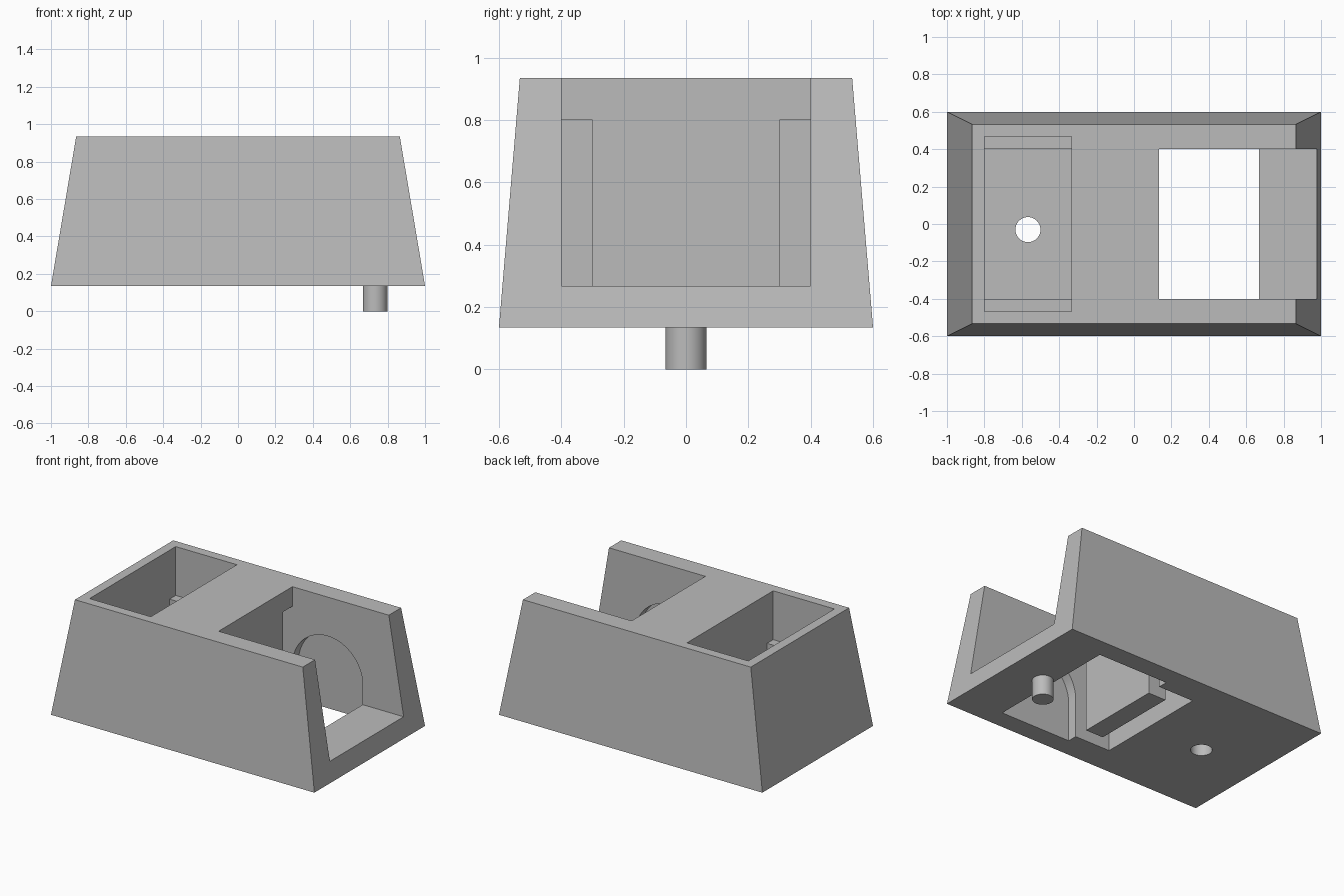
import bpy, bmesh, math
from mathutils import Vector

old = bpy.data.objects.get("Cube")
if old:
    bpy.data.objects.remove(old, do_unlink=True)

BASE, FLOOR, TOP = 0.135, 0.268, 0.935

grey = bpy.data.materials.new("light grey")
grey.use_nodes = True
colour = (0.5, 0.5, 0.5, 1)
grey.diffuse_color = colour
grey.node_tree.nodes["Principled BSDF"].inputs["Base Color"].default_value = colour


def make_object(name, bm):
    bmesh.ops.recalc_face_normals(bm, faces=bm.faces)
    mesh = bpy.data.meshes.new(name)
    bm.to_mesh(mesh)
    bm.free()
    mesh.materials.append(grey)
    obj = bpy.data.objects.new(name, mesh)
    bpy.context.scene.collection.objects.link(obj)
    return obj


def prism(name, outline, axis, start, end):
    """Extrude an outline along y (outline in x, z) or z (outline in x, y)."""
    bm = bmesh.new()
    place = (lambda u, v: (u, start, v)) if axis == "y" else (lambda u, v: (u, v, start))
    face = bm.faces.new([bm.verts.new(place(u, v)) for u, v in outline])
    moved = bmesh.ops.extrude_face_region(bm, geom=[face])["geom"]
    step = Vector((0, end - start, 0)) if axis == "y" else Vector((0, 0, end - start))
    bmesh.ops.translate(bm, vec=step, verts=[g for g in moved if isinstance(g, bmesh.types.BMVert)])
    return make_object(name, bm)


def box(name, x0, x1, half_y, z0, z1):
    return prism(name, [(x0, -half_y), (x1, -half_y), (x1, half_y), (x0, half_y)], "z", z0, z1)


def arc(cx, cy, r, sweep, count):
    return [(cx + r * math.cos(sweep * i / count), cy + r * math.sin(sweep * i / count))
            for i in range(count)]


# Tapered body
bm = bmesh.new()
bmesh.ops.create_cube(bm, size=2)
for v in bm.verts:
    upper = v.co.z > 0
    v.co.x *= 0.865 if upper else 1
    v.co.y *= 0.533 if upper else 0.6
    v.co.z = TOP if upper else BASE
body = make_object("body", bm)

# Wheel arch outline, open through the underside
arch = arc(0.4, 0.4, 0.267, math.pi, 40) + [(0.133, 0.4), (0.133, 0), (0.667, 0)]

# U-shaped cavity that leaves a partition standing in the middle
cavity = [(-0.135, -0.4), (0.2, -0.4), (0.2, -0.3), (0, -0.3),
          (0, 0.3), (0.2, 0.3), (0.2, 0.4), (-0.135, 0.4)]

cutters = [
    box("end_opening", 0.133, 1.2, 0.4, FLOOR, 1.2),
    prism("arch_recess", arch, "y", -0.467, 0.467),
    prism("partition_cavity", cavity, "z", 0, 0.8),
    box("pocket_upper", -0.8, -0.335, 0.467, 0.6, 1.2),
    box("pocket_lower", -0.8, -0.335, 0.4, FLOOR, 0.7),
    prism("pin_hole", arc(-0.567, -0.03, 0.067, 2 * math.pi, 40), "z", 0, 0.4),
]

# Cut the body, then discard the cutters
bpy.context.view_layer.objects.active = body
for cutter in cutters:
    cutter.hide_render = True
    mod = body.modifiers.new(cutter.name, "BOOLEAN")
    mod.operation = "DIFFERENCE"
    mod.solver = "EXACT"
    mod.object = cutter
    bpy.ops.object.modifier_apply(modifier=mod.name)
    bpy.data.objects.remove(cutter, do_unlink=True)

# Coupling peg under the open end
peg = prism("coupling_peg", arc(0.733, 0, 0.066, 2 * math.pi, 40), "z", 0, BASE)

# Smooth the round surfaces, keep the edges sharp
bpy.ops.object.select_all(action="DESELECT")
for obj in (body, peg):
    obj.select_set(True)
bpy.ops.object.shade_smooth_by_angle(angle=math.radians(30))
